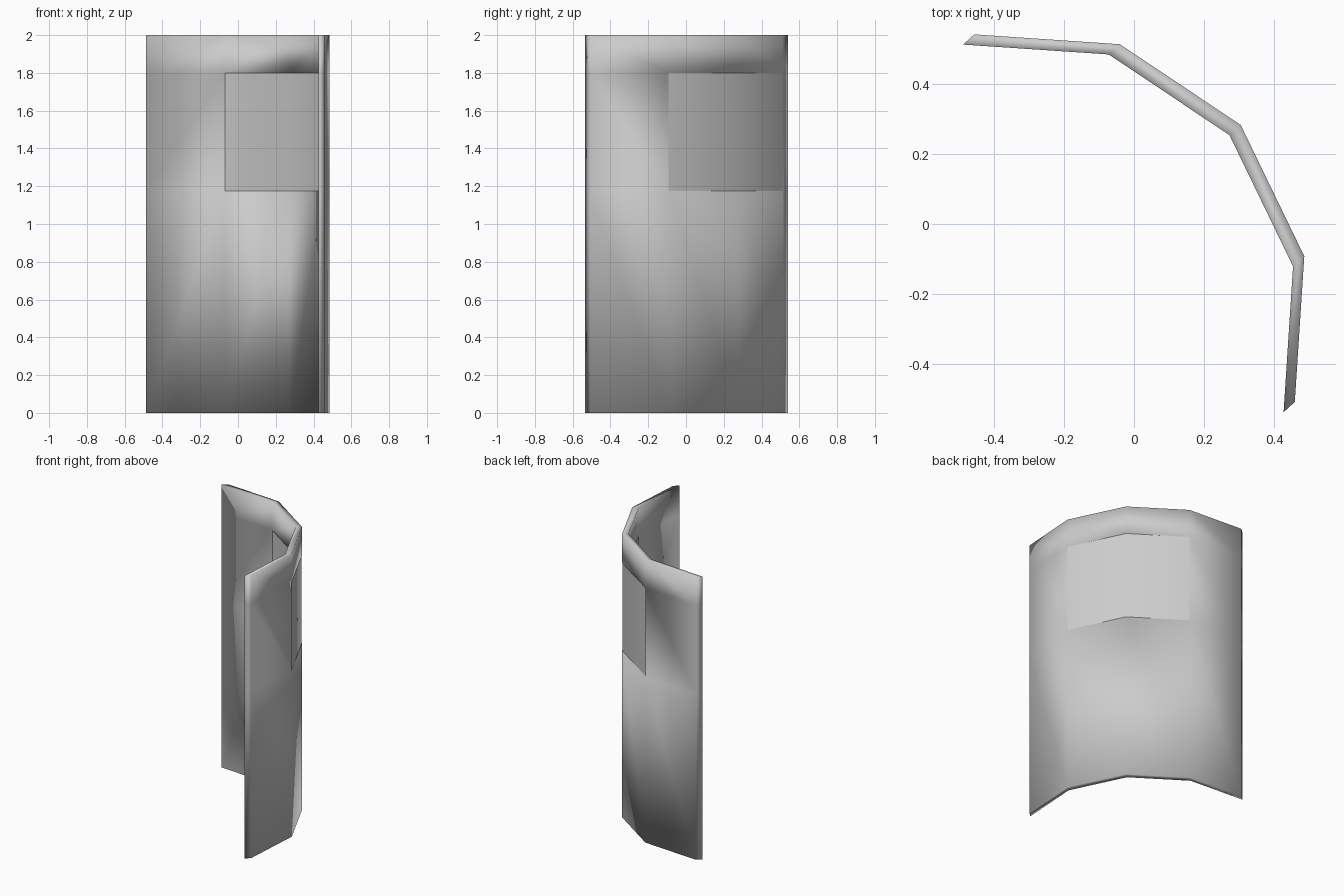
import bpy, bmesh
from mathutils import Vector

if "Cube" in bpy.data.objects:
    bpy.data.objects.remove(bpy.data.objects["Cube"])

# Plan of the outer face, and the sweep that gives it thickness
PLAN = [(-0.455, 0.54), (-0.04, 0.512), (0.304, 0.282), (0.485, -0.092), (0.458, -0.507)]
THICK = Vector((-0.032, -0.029, 0))


def thick_sheet(name, plan, levels, sweep, start=Vector(), hole=()):
    """Folded vertical sheet, skipping (column, row) cells in hole, made solid."""
    bm = bmesh.new()
    grid = [[bm.verts.new(Vector((x, y, z)) + start) for z in levels] for x, y in plan]
    faces = []
    for c in range(len(plan) - 1):
        for r in range(len(levels) - 1):
            if (c, r) not in hole:
                faces.append(bm.faces.new((grid[c][r], grid[c][r + 1],
                                           grid[c + 1][r + 1], grid[c + 1][r])))
    ext = bmesh.ops.extrude_face_region(bm, geom=faces, use_keep_orig=True)
    moved = [g for g in ext["geom"] if isinstance(g, bmesh.types.BMVert)]
    bmesh.ops.translate(bm, verts=moved, vec=sweep)
    bmesh.ops.recalc_face_normals(bm, faces=bm.faces)
    for f in bm.faces:
        f.smooth = True
    # the pane keeps crisp borders, the shell is smooth all over
    if not hole:
        for e in bm.edges:
            if e.calc_face_angle(0) > 0.8:
                e.smooth = False
    me = bpy.data.meshes.new(name)
    bm.to_mesh(me)
    bm.free()
    ob = bpy.data.objects.new(name, me)
    bpy.context.collection.objects.link(ob)
    return ob


# Shield body with the viewing opening across the two middle panels
thick_sheet("shield_body", PLAN, [0, 1.175, 1.8, 2.0], THICK, hole={(1, 1), (2, 1)})

# Window pane, set a hair inside both faces of the body
thick_sheet("window_pane", PLAN[1:4], [1.175, 1.8], THICK * 0.84, start=THICK * 0.08)
